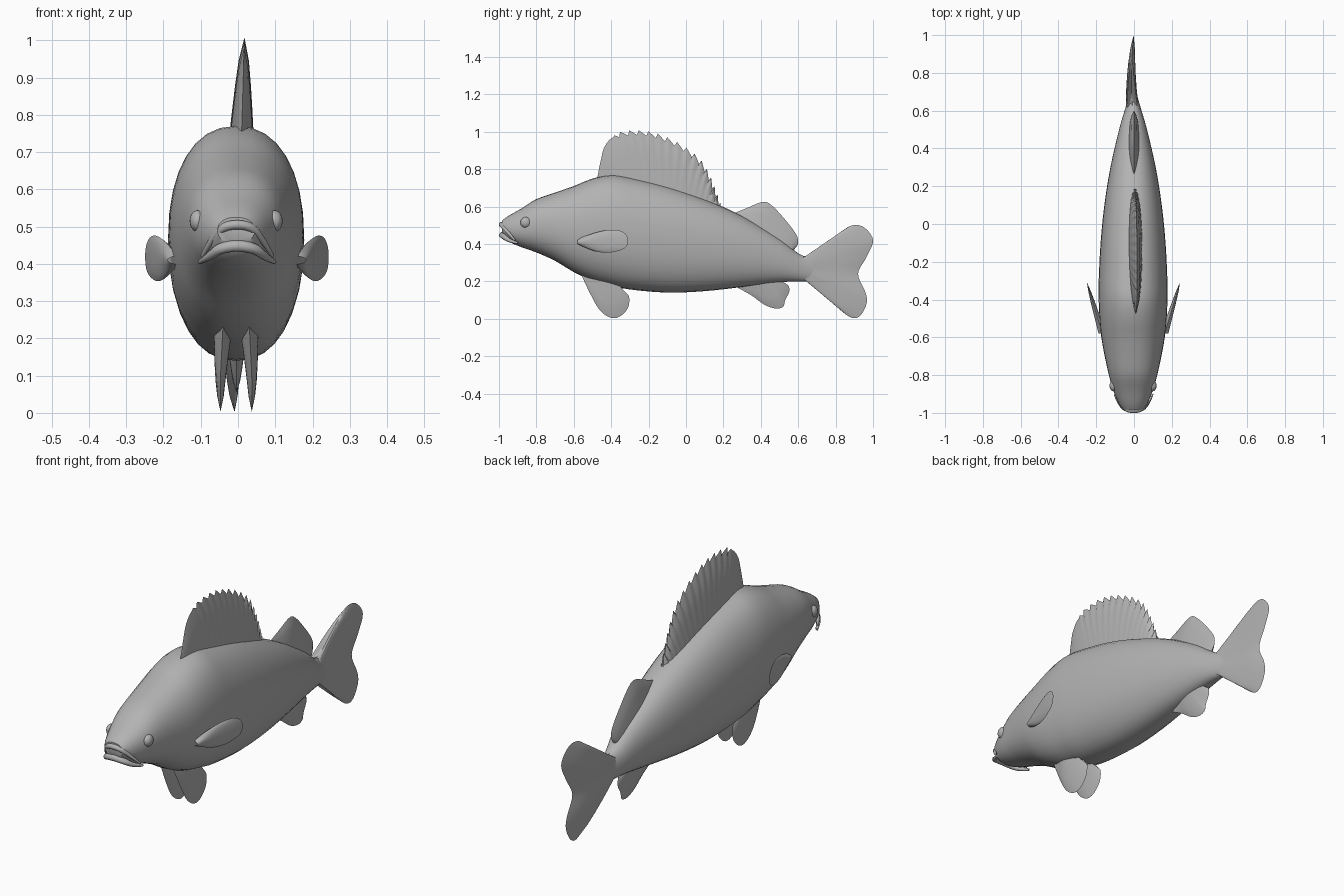
import bpy, bmesh, math
from mathutils import Vector

if "Cube" in bpy.data.objects:
    bpy.data.objects.remove(bpy.data.objects["Cube"])

grey = bpy.data.materials.new("fish grey")
grey.diffuse_color = (0.45, 0.45, 0.45, 1)
grey.use_nodes = True
grey.node_tree.nodes["Principled BSDF"].inputs["Base Color"].default_value = grey.diffuse_color


def finish(name, bm, angle=40):
    bmesh.ops.remove_doubles(bm, verts=bm.verts, dist=0.0004)
    bmesh.ops.recalc_face_normals(bm, faces=bm.faces)
    me = bpy.data.meshes.new(name)
    bm.to_mesh(me)
    bm.free()
    me.materials.append(grey)
    ob = bpy.data.objects.new(name, me)
    bpy.context.collection.objects.link(ob)
    bpy.ops.object.select_all(action='DESELECT')
    ob.select_set(True)
    bpy.context.view_layer.objects.active = ob
    bpy.ops.object.shade_smooth_by_angle(angle=math.radians(angle))
    return ob


def spline(pts, steps):
    """Smooth path through points of any dimension."""
    p = [pts[0]] + list(pts) + [pts[-1]]
    out = []
    for i in range(1, len(p) - 2):
        for s in range(steps):
            t = s / steps
            out.append(tuple(0.5 * (2 * b + (c - a) * t + (2 * a - 5 * b + 4 * c - d) * t * t
                                    + (3 * b - a - 3 * c + d) * t ** 3)
                             for a, b, c, d in zip(*p[i - 1:i + 3])))
    return out + [tuple(pts[-1])]


def grid_faces(bm, rows):
    for a, b in zip(rows, rows[1:]):
        for i in range(len(a) - 1):
            bm.faces.new((a[i], a[i + 1], b[i + 1], b[i]))


def fin(name, outer, base0, base1, thick, place, steps=5, rows=6, tooth=None):
    """Loft from a straight root to a curved edge, thin at the rim."""
    edge = spline(outer, steps)
    n = len(edge) - 1
    bm = bmesh.new()
    for side in (-1, 1):
        grid = []
        for r in range(rows + 1):
            v = r / rows
            row = []
            for i, (ey, ez) in enumerate(edge):
                u = i / n
                b = Vector(base0).lerp(Vector(base1), u)
                e = Vector((ey, ez))
                if tooth and tooth[0] < u < tooth[1]:
                    e += (e - b).normalized() * (0.016 - 0.009 * (i % 4))
                p = b.lerp(e, v)
                t = thick * math.sin(math.pi * u) ** 0.5 * (1 - v) ** 0.6 if 0 < i < n else 0
                row.append(bm.verts.new(place(side * t, p.x, p.y)))
            grid.append(row)
        grid_faces(bm, grid)
    return finish(name, bm)


# body: (y, bottom, top, half width)
stations = [(-0.985, .455, .525, .05), (-.95, .415, .55, .075), (-.88, .383, .59, .105),
            (-.8, .355, .64, .128), (-.7, .31, .675, .15), (-.6, .25, .71, .168),
            (-.5, .205, .75, .178), (-.4, .178, .77, .182), (-.3, .157, .757, .182),
            (-.1, .14, .71, .172), (.1, .148, .64, .152), (.3, .17, .55, .12),
            (.5, .195, .43, .074), (.6, .2, .35, .045), (.68, .2, .32, .022), (.76, .22, .29, .004)]
bm = bmesh.new()
rings = []
SEG = 32
for y, lo, hi, w in spline(stations, 3):
    ring = []
    for k in range(SEG):
        a = 2 * math.pi * k / SEG
        c, s = math.cos(a), math.sin(a)
        x = w * math.copysign(abs(c) ** 0.88, c)
        z = (lo + hi) / 2 + (hi - lo) / 2 * math.copysign(abs(s) ** 0.92, s)
        ring.append(bm.verts.new((x - 0.005, y, z)))
    rings.append(ring)
grid_faces(bm, [r + [r[0]] for r in rings])
bm.faces.new(rings[0])
bm.faces.new(rings[-1])
finish("body", bm)

# fins along the middle
fin("spiny_dorsal_fin",
    [(-.475, .75), (-.455, .85), (-.435, .92), (-.39, .97), (-.3, .992), (-.2, .987), (-.1, .955),
     (0, .9), (.08, .83), (.13, .74), (.165, .65), (.2, .57), (.27, .545)],
    (-.45, .71), (.25, .5), .042, lambda x, y, z: (x + .008 + .03 * (z - .7), y, z),
    steps=8, tooth=(.25, .92))
fin("soft_dorsal_fin",
    [(.22, .55), (.32, .59), (.41, .625), (.46, .605), (.53, .53), (.59, .45), (.598, .4),
     (.575, .36), (.61, .338)],
    (.25, .5), (.58, .3), .035, lambda x, y, z: (x, y, z))
fin("anal_fin",
    [(.27, .17), (.35, .125), (.42, .075), (.48, .055), (.52, .065), (.53, .1), (.552, .145),
     (.545, .18), (.51, .19), (.5, .21)],
    (.3, .23), (.5, .25), .03, lambda x, y, z: (x - .004, y, z))
fin("tail_fin",
    [(.6, .345), (.65, .335), (.7, .36), (.8, .44), (.88, .497), (.95, .49), (1, .42), (.965, .33),
     (.92, .24), (.96, .14), (.965, .08), (.93, .015), (.88, .008), (.8, .07), (.72, .15),
     (.65, .197), (.6, .2)],
    (.58, .31), (.58, .24), .036,
    lambda x, y, z: (x - .014 * math.sin(max(0, y - .5) * 6), y, z))

for side, tag in ((1, "right"), (-1, "left")):
    # pelvic fins below the chest
    fin(tag + "_pelvic_fin",
        [(-.56, .235), (-.51, .13), (-.46, .045), (-.4, .005), (-.35, .015), (-.31, .06),
         (-.305, .12), (-.34, .15), (-.38, .18)],
        (-.52, .25), (-.4, .25), .026,
        lambda x, y, z: (x + side * (.042 - .05 * max(0, z - .1)) - .005, y, z))
    # pectoral fins swept out from the flanks
    fin(tag + "_pectoral_fin",
        [(-.56, .435), (-.48, .462), (-.4, .476), (-.34, .466), (-.31, .43), (-.325, .38),
         (-.4, .355), (-.48, .36), (-.56, .39)],
        (-.58, .42), (-.58, .4), .02,
        lambda x, y, z: (side * (.165 + .3 * (y + .58) + x) - .003, y, z))
    # eyes
    bm = bmesh.new()
    bmesh.ops.create_uvsphere(bm, u_segments=20, v_segments=12, radius=.029)
    for v in bm.verts:
        v.co = Vector((v.co.x * .75 + side * .103 - .005, v.co.y - .857, v.co.z + .515))
    finish(tag + "_eye", bm)


def lip(name, path, r):
    """Rounded tube following a mirrored mouth curve."""
    pts = [Vector(p) for p in spline(path + [(-x, y, z) for x, y, z in path[-2::-1]], 4)]
    bm = bmesh.new()
    rows = []
    for i, p in enumerate(pts):
        d = (pts[min(i + 1, len(pts) - 1)] - pts[max(i - 1, 0)]).normalized()
        side = d.cross(Vector((0, 0, 1))).normalized()
        up = side.cross(d)
        k = r * (0.35 + 0.65 * math.sin(math.pi * i / (len(pts) - 1)))
        row = [bm.verts.new(p + k * (side * math.cos(a) + up * math.sin(a)) + Vector((-.002, 0, 0)))
               for a in (2 * math.pi * j / 10 for j in range(10))]
        rows.append(row)
    grid_faces(bm, [w + [w[0]] for w in rows])
    bm.faces.new(rows[0])
    bm.faces.new(rows[-1])
    finish(name, bm)


# mouth
lip("upper_lip", [(.095, -.915, .42), (.07, -.95, .46), (.04, -.98, .495), (0, -.988, .505)], .013)
lip("lower_lip", [(.1, -.9, .405), (.075, -.945, .42), (.045, -.975, .44), (0, -.983, .448)], .016)
